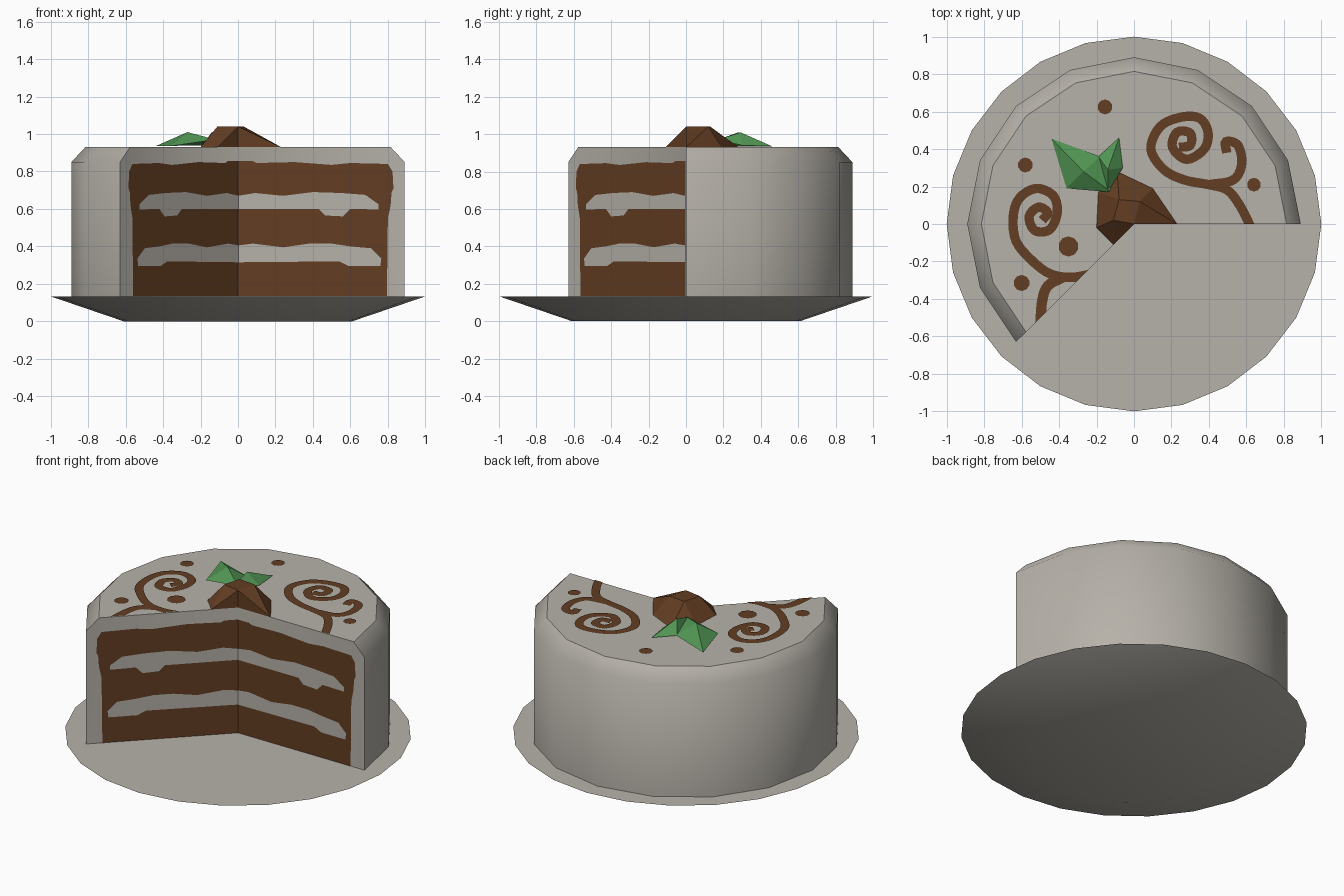
import bpy, bmesh, math
from mathutils import Vector

if "Cube" in bpy.data.objects:
    bpy.data.objects.remove(bpy.data.objects["Cube"])


def material(name, rgb):
    m = bpy.data.materials.new(name)
    m.diffuse_color = (*rgb, 1)
    m.use_nodes = True
    m.node_tree.nodes["Principled BSDF"].inputs["Base Color"].default_value = m.diffuse_color
    return m


CREAM = material("cream_white", (0.47, 0.445, 0.40))
BROWN = material("chocolate_brown", (0.125, 0.047, 0.016))
GREEN = material("leaf_green", (0.085, 0.31, 0.09))
TOP, BASE = 0.93, 0.133


def finish(name, bm, mat, smooth=None):
    me = bpy.data.meshes.new(name)
    bm.normal_update()
    bm.to_mesh(me)
    bm.free()
    ob = bpy.data.objects.new(name, me)
    bpy.context.collection.objects.link(ob)
    me.materials.append(mat)
    if smooth:
        bpy.ops.object.select_all(action='DESELECT')
        ob.select_set(True)
        bpy.context.view_layer.objects.active = ob
        bpy.ops.object.shade_smooth_by_angle(angle=math.radians(smooth))
    return ob


def add_faces(bm, pts, faces):
    vs = [bm.verts.new(p) for p in pts]
    for f in faces:
        bm.faces.new([vs[i] for i in f])


def face_towards(bm, direction):
    bm.normal_update()
    for f in bm.faces:
        if f.normal.dot(direction) < 0:
            f.normal_flip()


def polar(r, a, z):
    return (r * math.cos(a), r * math.sin(a), z)


# Plate: shallow dish with a flat top
bm = bmesh.new()
n = 24
rings = [[bm.verts.new(polar(r, 2 * math.pi * i / n, z)) for i in range(n)]
         for r, z in ((0.61, 0), (1.0, BASE))]
bm.faces.new(rings[0][::-1])
bm.faces.new(rings[1])
for i in range(n):
    j = (i + 1) % n
    bm.faces.new((rings[0][i], rings[0][j], rings[1][j], rings[1][i]))
finish("plate", bm, CREAM, 30)

# Cake body: ten sixteenths of a bevelled cylinder
bm = bmesh.new()
axis = [bm.verts.new((0, 0, z)) for z in (BASE, TOP)]
cols = [[bm.verts.new(polar(r, math.radians(22.5 * i), z))
         for r, z in ((0.89, BASE), (0.89, 0.85), (0.815, TOP))] for i in range(11)]
for a, b in zip(cols, cols[1:]):
    bm.faces.new((a[0], b[0], b[1], a[1]))
    bm.faces.new((a[1], b[1], b[2], a[2]))
bm.faces.new([axis[1]] + [c[2] for c in cols])
bm.faces.new([axis[0]] + [c[0] for c in reversed(cols)])
bm.faces.new([axis[0]] + cols[0] + [axis[1]])
bm.faces.new([axis[1]] + cols[-1][::-1] + [axis[0]])
bmesh.ops.recalc_face_normals(bm, faces=bm.faces)
finish("cake_body", bm, CREAM, 45)

# Sponge and filling outlines on the cut faces, as (radius, height)
SPONGE = [(0, .134), (.795, .134), (.80, .55), (.815, .62), (.82, .69), (.83, .71),
          (.825, .80), (.80, .84), (.6, .845), (.5, .835), (.3, .85), (.1, .845),
          (.08, .855), (0, .855)]
UPPER = [(0, .60), (.43, .60), (.465, .565), (.56, .56), (.60, .60), (.75, .597),
         (.75, .625), (.68, .675), (.55, .685), (.40, .69), (.24, .67), (.09, .685), (0, .67)]
LOWER = [(0, .315), (.54, .32), (.59, .295), (.76, .295), (.765, .335), (.71, .39),
         (.60, .40), (.5, .415), (.38, .415), (.24, .395), (.08, .415), (0, .405)]

for side, deg, out in (("right", 0, Vector((0, -1, 0))),
                       ("left", 225, Vector((1, -1, 0)).normalized())):
    for name, pts, mat, lift in (("sponge", SPONGE, BROWN, .003),
                                 ("upper_filling", UPPER, CREAM, .006),
                                 ("lower_filling", LOWER, CREAM, .006)):
        bm = bmesh.new()
        add_faces(bm, [Vector(polar(r, math.radians(deg), z)) + out * lift for r, z in pts],
                  [range(len(pts))])
        face_towards(bm, out)
        bmesh.ops.triangulate(bm, faces=bm.faces)
        finish(f"{name}_{side}", bm, mat)


# Icing ribbons on top, smoothed and trimmed at the cut planes
def smooth_path(p, steps=5):
    p = [Vector(q) for q in p]
    p = [2 * p[0] - p[1]] + p + [2 * p[-1] - p[-2]]
    out = []
    for a, b, c, d in zip(p, p[1:], p[2:], p[3:]):
        for k in range(steps):
            t = k / steps
            out.append(0.5 * (2 * b + (c - a) * t + (2 * a - 5 * b + 4 * c - d) * t * t
                              + (3 * b - a - 3 * c + d) * t ** 3))
    return out + [p[-2]]


def trim(bm):
    for no in ((0, -1, 0), (1, -1, 0)):
        # each plane only trims its own side of the cake
        geom = [f for f in bm.faces if (f.calc_center_median().x > 0) == (no[0] == 0)]
        geom += list({e for f in geom for e in f.edges}) + list({v for f in geom for v in f.verts})
        if geom:
            bmesh.ops.bisect_plane(bm, geom=geom, plane_co=(0, 0, 0), plane_no=no, clear_outer=True)


def ribbon(name, pts, width):
    path = smooth_path(pts)
    bm = bmesh.new()
    prev = None
    for i, p in enumerate(path):
        t = (path[min(i + 1, len(path) - 1)] - path[max(i - 1, 0)]).normalized()
        side = Vector((-t.y, t.x)) * width / 2
        cur = [bm.verts.new((*(p + s * side), TOP + .004)) for s in (1, -1)]
        if prev:
            bm.faces.new((prev[0], prev[1], cur[1], cur[0]))
        prev = cur
    trim(bm)
    face_towards(bm, Vector((0, 0, 1)))
    finish(name, bm, BROWN)


ribbon("right_swirl", [(.24, .41), (.30, .42), (.30, .485), (.23, .49), (.205, .41), (.28, .345),
                       (.375, .40), (.395, .49), (.35, .565), (.25, .57), (.14, .52), (.09, .40),
                       (.16, .29), (.27, .235), (.40, .21), (.50, .18), (.57, .09), (.63, -.03)], .05)
ribbon("right_branch", [(.40, .21), (.53, .235), (.575, .32), (.555, .42), (.49, .44), (.495, .38)], .05)
ribbon("left_swirl", [(-.49, .02), (-.46, .06), (-.51, .09), (-.56, .04), (-.53, -.035), (-.45, -.03),
                      (-.41, .06), (-.43, .15), (-.52, .19), (-.61, .14), (-.645, .04), (-.63, -.09),
                      (-.55, -.19), (-.45, -.265), (-.34, -.285), (-.24, -.27)], .05)
ribbon("left_stem", [(-.38, -.285), (-.46, -.33), (-.49, -.41), (-.50, -.53)], .055)

# Icing dots
for i, (x, y, r) in enumerate(((.64, .21, .037), (-.155, .625, .04), (-.58, .315, .04),
                               (-.6, -.315, .043), (-.35, -.12, .054))):
    bm = bmesh.new()
    bmesh.ops.create_circle(bm, cap_ends=True, segments=10, radius=r)
    bmesh.ops.translate(bm, verts=bm.verts, vec=(x, y, TOP + .004))
    face_towards(bm, Vector((0, 0, 1)))
    finish(f"icing_dot_{i + 1}", bm, BROWN)

# Chocolate lump in the middle, sliced with the cake
base = [(.23, 0), (.10, .19), (-.09, .28), (-.19, .17), (-.20, -.02), (-.11, -.11), (0, 0)]
crown = [(0, 0), (.03, .12), (-.08, .13), (-.11, .02)]
bm = bmesh.new()
add_faces(bm, [(x, y, TOP) for x, y in base] + [(x, y, 1.04) for x, y in crown],
          [(7, 8, 9, 10), (6, 0, 7), (0, 1, 8), (0, 8, 7), (1, 2, 9, 8), (2, 3, 9),
           (3, 4, 10, 9), (4, 5, 10), (5, 7, 10), (5, 6, 7), (6, 5, 4, 3, 2, 1, 0)])
bmesh.ops.recalc_face_normals(bm, faces=bm.faces)
finish("chocolate_lump", bm, BROWN)

# Two folded leaves: base, left side, tip, right side, ridge
for name, pts in (
        ("left_leaf", [(-.12, .17, .97), (-.18, .36, .94), (-.44, .455, .935), (-.36, .19, .935),
                       (-.27, .28, 1.01)]),
        ("right_leaf", [(-.14, .17, .97), (-.06, .30, .94), (-.08, .46, .935), (-.19, .36, .94),
                        (-.14, .29, 1.01)])):
    bm = bmesh.new()
    add_faces(bm, pts, [(0, 1, 4), (1, 2, 4), (2, 3, 4), (3, 0, 4)])
    face_towards(bm, Vector((0, 0, 1)))
    finish(name, bm, GREEN)
